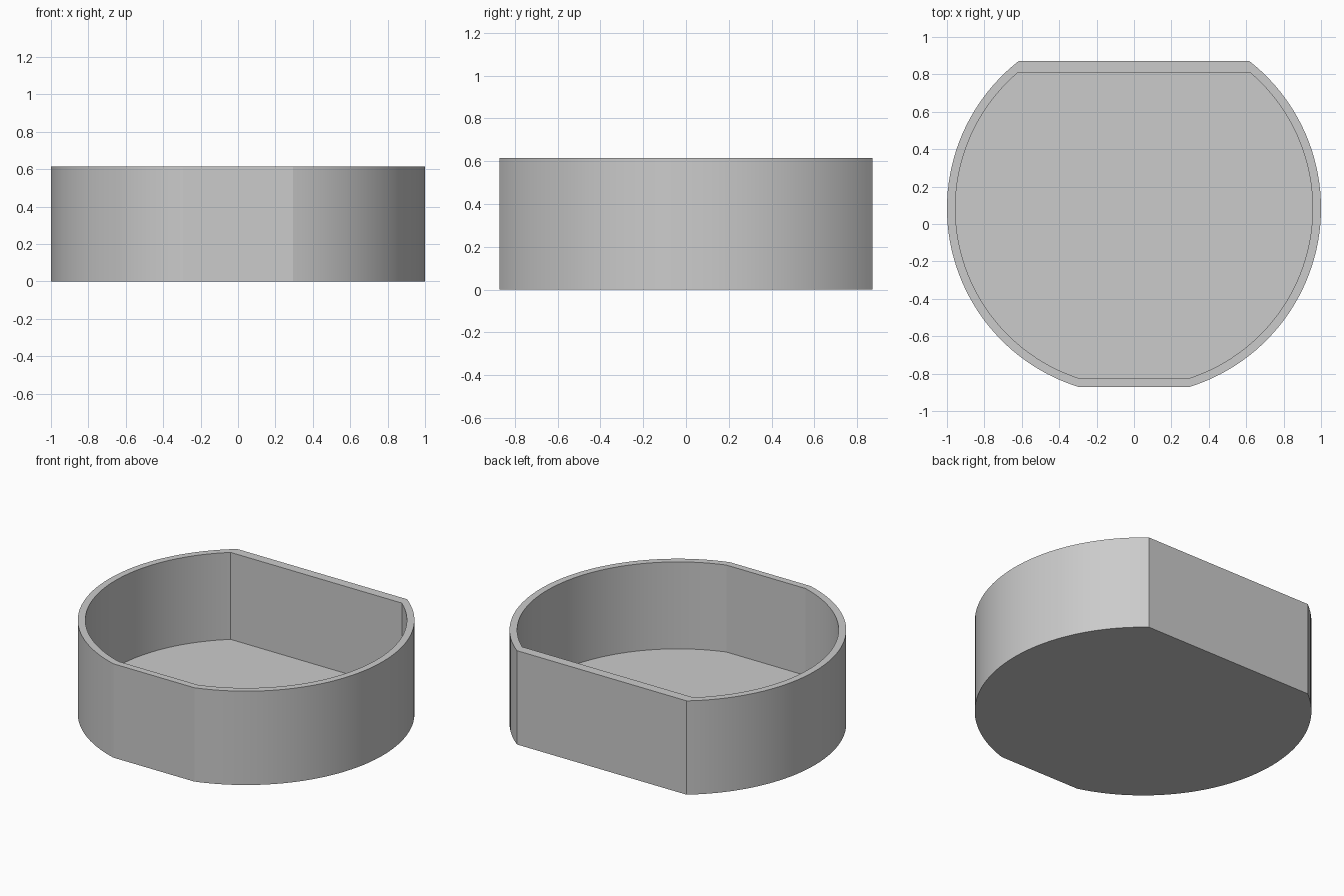
import bpy, bmesh, math

cube = bpy.data.objects.get("Cube")
if cube:
    bpy.data.objects.remove(cube, do_unlink=True)

CENTRE_Y = 0.084
HEIGHT = 0.615
FLOOR = 0.045

grey = bpy.data.materials.new("plain grey")
grey.use_nodes = True
colour = (0.6, 0.6, 0.6, 1)
grey.diffuse_color = colour
grey.node_tree.nodes["Principled BSDF"].inputs["Base Color"].default_value = colour


def outline(radius, front, back, steps=48):
    """Circle cut flat at y = front and y = back, as two mirrored arcs."""
    low = math.asin((front - CENTRE_Y) / radius)
    high = math.asin((back - CENTRE_Y) / radius)
    angles = [low + (high - low) * i / steps for i in range(steps + 1)]
    right = [(radius * math.cos(a), CENTRE_Y + radius * math.sin(a)) for a in angles]
    return right + [(-x, y) for x, y in reversed(right)]


def ring(bm, points, z):
    return [bm.verts.new((x, y, z)) for x, y in points]


def bridge(bm, a, b):
    for i in range(len(a)):
        j = (i + 1) % len(a)
        bm.faces.new((a[i], a[j], b[j], b[i]))


# Open tray: outer wall, rim, inner wall, with a floor and an underside
outer = outline(1.0, -0.872, 0.872)
inner = outline(0.955, -0.827, 0.81)
bm = bmesh.new()
rings = [ring(bm, outer, 0), ring(bm, outer, HEIGHT),
         ring(bm, inner, HEIGHT), ring(bm, inner, FLOOR)]
for a, b in zip(rings, rings[1:]):
    bridge(bm, a, b)
bm.faces.new(list(reversed(rings[0])))
bm.faces.new(rings[-1])
bmesh.ops.recalc_face_normals(bm, faces=bm.faces)

mesh = bpy.data.meshes.new("tray")
bm.to_mesh(mesh)
bm.free()
mesh.materials.append(grey)
tray = bpy.data.objects.new("tray", mesh)
bpy.context.collection.objects.link(tray)

# Smooth curved walls, crisp corners at the flats
bpy.ops.object.select_all(action='DESELECT')
tray.select_set(True)
bpy.context.view_layer.objects.active = tray
bpy.ops.object.shade_smooth_by_angle(angle=math.radians(10))
